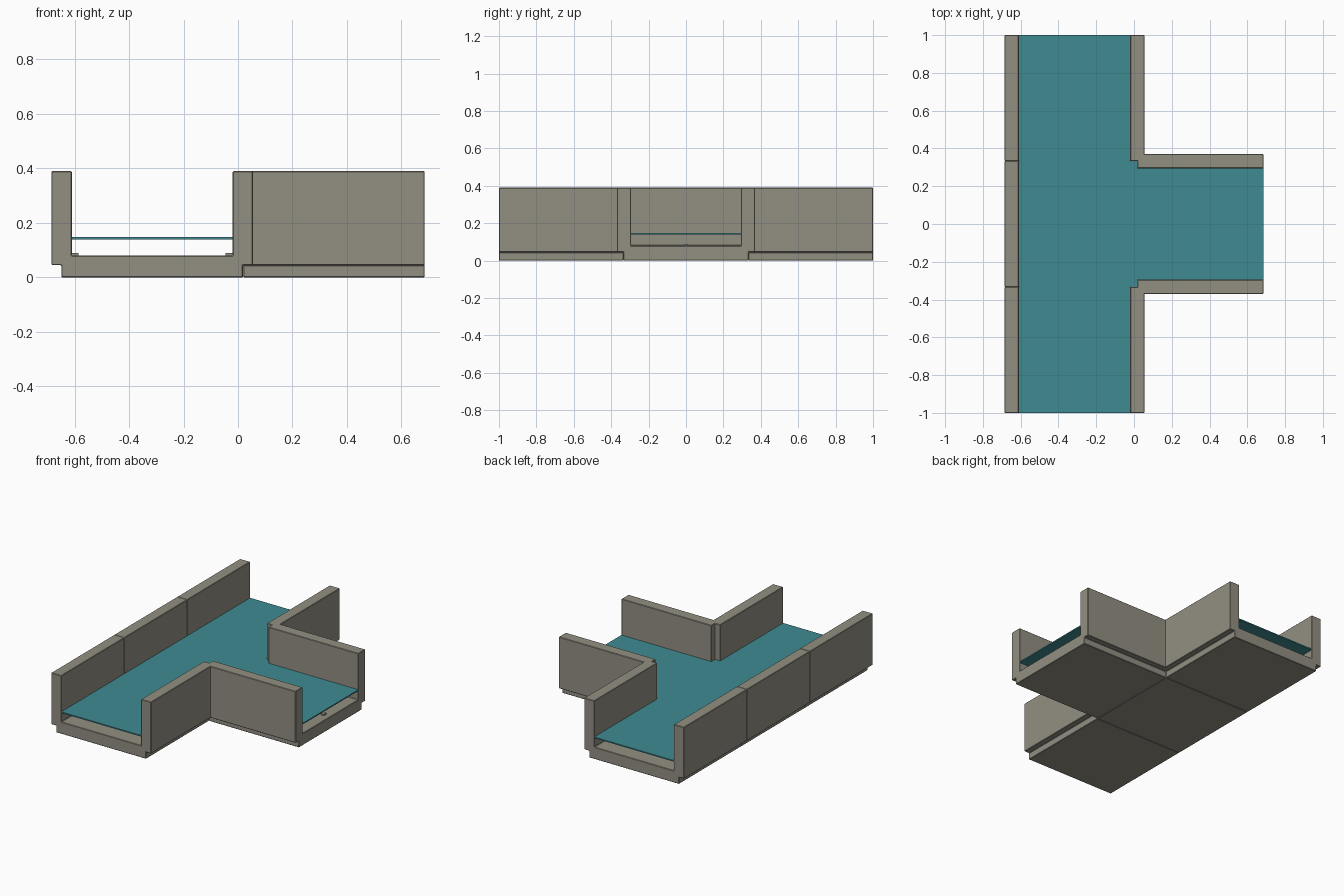
import bpy, bmesh, math
from mathutils import Matrix

if "Cube" in bpy.data.objects:
    bpy.data.objects.remove(bpy.data.objects["Cube"])

H = 1 / 3          # half a tile
W_IN, W_OUT = 0.295, 0.37
CX, BX = -0.315, 0.352   # centres of main channel and branch tiles

water_mat = bpy.data.materials.new("water_teal")
water_mat.diffuse_color = (0.05, 0.26, 0.29, 1)
water_mat.use_nodes = True
water_mat.node_tree.nodes["Principled BSDF"].inputs["Base Color"].default_value = water_mat.diffuse_color
stone_mat = bpy.data.materials.new("warm_stone")
stone_mat.diffuse_color = (0.29, 0.275, 0.225, 1)
stone_mat.use_nodes = True
stone_mat.node_tree.nodes["Principled BSDF"].inputs["Base Color"].default_value = stone_mat.diffuse_color


def finish(name, bm, mat, bevel=0.0):
    bmesh.ops.recalc_face_normals(bm, faces=bm.faces)
    me = bpy.data.meshes.new(name)
    bm.to_mesh(me)
    bm.free()
    ob = bpy.data.objects.new(name, me)
    bpy.context.collection.objects.link(ob)
    me.materials.append(mat)
    if bevel:
        m = ob.modifiers.new("edge_bevel", 'BEVEL')
        m.width = bevel
        m.segments = 1
        m.limit_method = 'ANGLE'
    return ob


def box(name, x0, x1, y0, y1, z0, z1, mat):
    bm = bmesh.new()
    bmesh.ops.create_cube(bm, size=1)
    for v in bm.verts:
        v.co = ((x0, x1)[v.co.x > 0], (y0, y1)[v.co.y > 0], (z0, z1)[v.co.z > 0])
    return finish(name, bm, mat)


def tile(name, profile, x, y, turn=0):
    """Extrude a channel cross-section over one tile length."""
    bm = bmesh.new()
    face = bm.faces.new([bm.verts.new((u, -H, z)) for u, z in profile])
    ext = bmesh.ops.extrude_face_region(bm, geom=[face])
    for v in ext["geom"]:
        if isinstance(v, bmesh.types.BMVert):
            v.co.y += 2 * H
    bm.transform(Matrix.Translation((x, y, 0)) @ Matrix.Rotation(turn, 4, 'Z'))
    return finish(name, bm, stone_mat, 0.003)


# channel cross-sections: walled on both sides, or on the left only
left = [(-W_IN, 0.08), (-W_IN, 0.39), (-W_OUT, 0.39), (-W_OUT, 0.045),
        (-H, 0.045), (-H, 0)]
right = [(-u, z) for u, z in reversed(left)]
both_walls = left + right
one_wall = left + [(H, 0), (H, 0.08)]

# stone channel tiles
tile("channel_front", both_walls, CX, -2 * H)
tile("channel_back", both_walls, CX, 2 * H)
tile("channel_junction", one_wall, CX, 0)
tile("channel_branch", both_walls, BX, 0, math.pi / 2)

# water sheets
z0, z1 = 0.14, 0.148
box("water_front", CX - W_IN, CX + W_IN, -1, -H, z0, z1, water_mat)
box("water_back", CX - W_IN, CX + W_IN, H, 1, z0, z1, water_mat)
box("water_junction", CX - W_IN, CX + H, -H, H, z0, z1, water_mat)
box("water_branch", CX + H, BX + H, -W_IN, W_IN, z0, z1, water_mat)

# small floor studs under the water
for i, (x, y) in enumerate([(CX, -2 * H), (CX, 0), (CX, 2 * H), (BX, 0)]):
    for s in (-1, 1):
        sx = x + s * 0.282
        box(f"floor_stud_{i}_{'left' if s < 0 else 'right'}",
            sx - 0.012, sx + 0.012, y - 0.012, y + 0.012, 0.079, 0.09, stone_mat)
